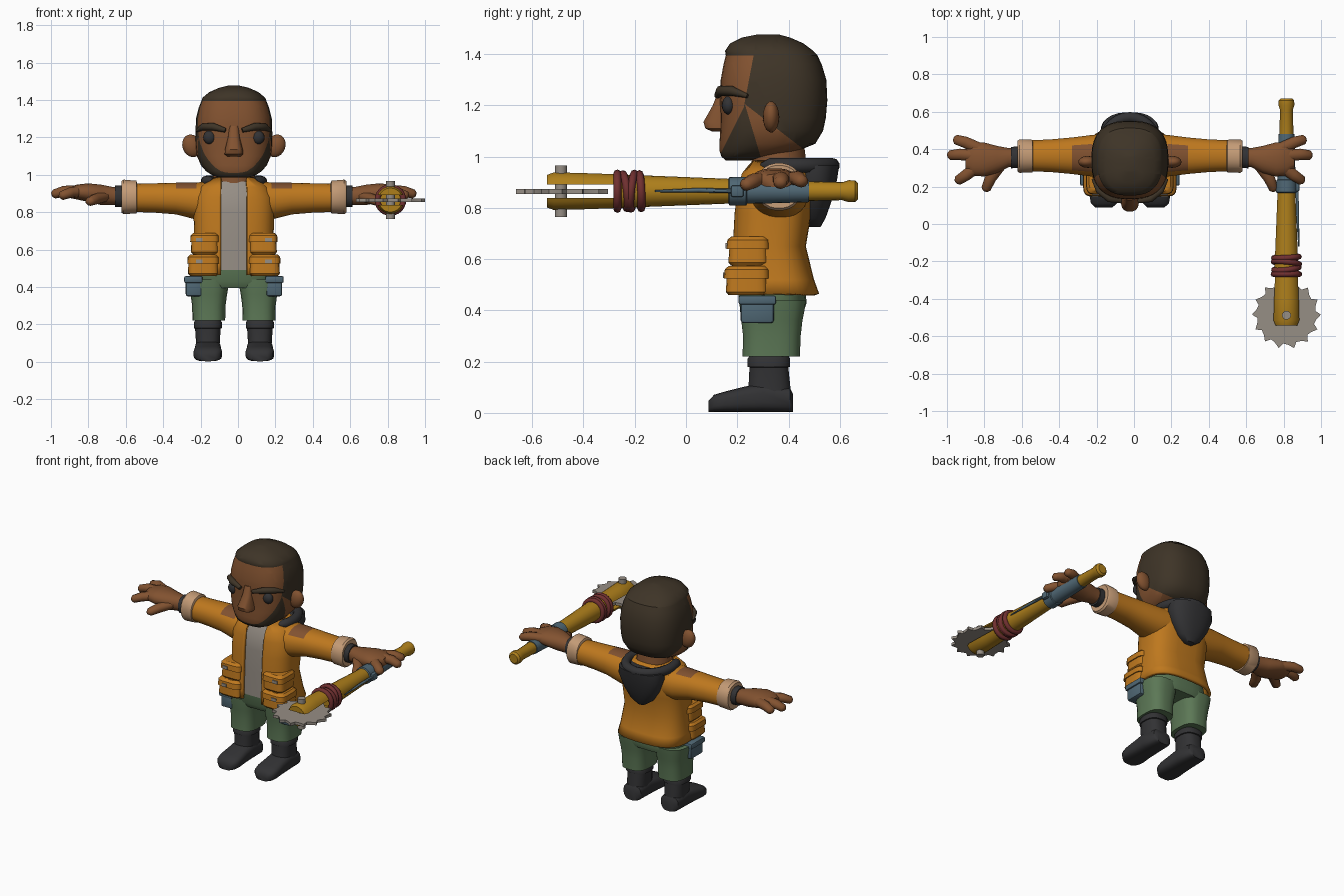
import bpy, bmesh, math
from mathutils import Vector as V, Matrix

if "Cube" in bpy.data.objects:
    bpy.data.objects.remove(bpy.data.objects["Cube"])

CX = -0.022  # the figure's own centre line


def mat(name, r, g, b):
    lin = lambda c: ((c / 255 + 0.055) / 1.055) ** 2.4
    m = bpy.data.materials.new(name)
    m.diffuse_color = (lin(r), lin(g), lin(b), 1)
    m.use_nodes = True
    m.node_tree.nodes["Principled BSDF"].inputs["Base Color"].default_value = m.diffuse_color
    return m


SKIN = mat("brown skin", 130, 82, 48)
HAIR = mat("dark brown hair", 62, 52, 39)
DARK = mat("charcoal", 50, 50, 52)
ORANGE = mat("orange cloth", 190, 120, 30)
GREEN = mat("green cloth", 92, 120, 86)
BLUE = mat("slate blue", 80, 104, 117)
TAN = mat("tan cuff", 196, 155, 118)
GREY = mat("warm grey", 150, 142, 133)
RED = mat("dark red cord", 112, 48, 48)
WOOD = mat("mustard wood", 174, 127, 27)


def finish(name, bm, *mats, angle=38):
    bmesh.ops.recalc_face_normals(bm, faces=bm.faces)
    me = bpy.data.meshes.new(name)
    bm.to_mesh(me)
    bm.free()
    for m in mats:
        me.materials.append(m)
    ob = bpy.data.objects.new(name, me)
    bpy.context.collection.objects.link(ob)
    bpy.ops.object.select_all(action='DESELECT')
    ob.select_set(True)
    bpy.context.view_layer.objects.active = ob
    bpy.ops.object.shade_smooth_by_angle(angle=math.radians(angle))
    return ob


def ring(c, a, b, n=20, e=2.0):
    sp = lambda t: math.copysign(abs(t) ** (2 / e), t)
    return [V(c) + V(a) * sp(math.cos(t)) + V(b) * sp(math.sin(t))
            for t in (2 * math.pi * (i + 0.5) / n for i in range(n))]


def skin_rings(rings, cap=True):
    bm = bmesh.new()
    vs = [[bm.verts.new(p) for p in r] for r in rings]
    n = len(rings[0])
    for lo, hi in zip(vs, vs[1:]):
        for i in range(n):
            bm.faces.new((lo[i], lo[(i + 1) % n], hi[(i + 1) % n], hi[i]))
    if cap:
        bm.faces.new(vs[0])
        bm.faces.new(vs[-1])
    return bm


def zrings(rows, x=CX, n=24, e=2.6):
    """rows of (z, half width, front y, back y)"""
    return [ring((x, (f + b) / 2, z), (w, 0, 0), (0, (b - f) / 2, 0), n, e) for z, w, f, b in rows]


def xrings(rows, s, n=20, e=2.2):
    """rows of (offset, y, z, half depth, half height)"""
    return [ring((CX + s * o, y, z), (0, ry, 0), (0, 0, rz), n, e) for o, y, z, ry, rz in rows]


def tube(name, pts, radii, m, n=10, flat=1.0):
    pts = [V(p) for p in pts]
    rs = []
    for i, (p, r) in enumerate(zip(pts, radii)):
        d = (pts[min(i + 1, len(pts) - 1)] - pts[max(i - 1, 0)]).normalized()
        a = d.cross(V((0, 0, 1))).normalized()
        rs.append(ring(p, a * r, d.cross(a) * r * flat, n))
    return finish(name, skin_rings(rs), m, angle=60)


def ball(name, c, size, m, tilt=0):
    bm = bmesh.new()
    bmesh.ops.create_uvsphere(bm, u_segments=16, v_segments=10, radius=1, matrix=Matrix.Translation(c)
                              @ Matrix.Rotation(tilt, 4, 'Y') @ Matrix.Diagonal((*size, 1)))
    return finish(name, bm, m, angle=60)


def box(name, c, size, m, bevel=0.012):
    bm = bmesh.new()
    bmesh.ops.create_cube(bm, size=1, matrix=Matrix.Translation(c) @ Matrix.Diagonal((*size, 1)))
    if bevel:
        bmesh.ops.bevel(bm, geom=bm.edges[:], offset=bevel, segments=2, profile=0.5, affect='EDGES')
    return finish(name, bm, m)


def cut(bm, co, no):
    bmesh.ops.bisect_plane(bm, geom=bm.verts[:] + bm.edges[:] + bm.faces[:], plane_co=co, plane_no=no)


# head, with the hairline and beard cut in
bm = skin_rings(zrings([
    (.985, .08, .155, .25), (1.0, .12, .138, .31), (1.02, .15, .131, .43), (1.05, .176, .13, .505),
    (1.1, .198, .133, .535), (1.15, .204, .135, .546), (1.22, .206, .132, .552), (1.3, .203, .135, .548),
    (1.36, .188, .146, .53), (1.395, .174, .155, .513), (1.412, .168, .152, .498), (1.442, .132, .172, .458),
    (1.465, .08, .22, .405), (1.477, .03, .28, .36)], n=40))
cut(bm, (0, 0, 1.395), (0, 0, 1))
cut(bm, (0, .225, 1.19), (0, 1, -.19))
cut(bm, (0, .135, 1.01), (0, 1, -.5))
cut(bm, (0, .34, 1.12), (0, .77, 1))
cut(bm, (0, .255, 1.12), (0, 1, .3))
for f in bm.faces:
    c = f.calc_center_median()
    face = c.z < 1.395 and c.y < .225 + (c.z - 1.19) * .19 and c.y < .135 + (c.z - 1.01) * .5
    nape = c.z < 1.12 - (c.y - .34) * .77 and c.y > .255 - (c.z - 1.12) * .3
    f.material_index = 0 if face or nape else 1
finish("head", bm, SKIN, HAIR, angle=50)
finish("neck", skin_rings(zrings([(.9, .12, .25, .48), (1.06, .105, .26, .46)], e=2)), SKIN)
finish("nose", skin_rings(zrings([
    (1.098, .036, .1, .2), (1.11, .05, .075, .2), (1.135, .048, .067, .2),
    (1.2, .032, .104, .2), (1.26, .028, .128, .2)], n=16, e=3)), SKIN)

# jacket shell with open front, over a shirt
bm = skin_rings(zrings([
    (.465, .236, .172, .52), (.52, .226, .175, .5), (.65, .212, .18, .468), (.78, .216, .187, .49),
    (.88, .215, .2, .5), (.935, .185, .215, .495), (.985, .11, .25, .47)], n=36, e=2.8), cap=False)
for s in (-1, 1):
    cut(bm, (CX + s * .07, 0, 0), (1, 0, 0))
gap = [f for f in bm.faces if abs(f.calc_center_median().x - CX) < .069 and f.calc_center_median().y < .33]
bmesh.ops.delete(bm, geom=gap, context='FACES')
jacket = finish("jacket", bm, ORANGE)
mod = jacket.modifiers.new("cloth", 'SOLIDIFY')
mod.thickness, mod.offset = .02, -1
finish("shirt", skin_rings(zrings([
    (.49, .2, .2, .46), (.65, .185, .203, .44), (.8, .19, .208, .46),
    (.9, .18, .22, .465), (.965, .11, .26, .45)], e=3)), GREY)

# hood hanging behind the neck
finish("hood", skin_rings(zrings([
    (.725, .03, .47, .525), (.76, .08, .45, .545), (.83, .125, .43, .57),
    (.91, .155, .42, .59), (.965, .15, .41, .598)], e=2.3)), DARK)
arc = [math.radians(-38 + 256 * i / 20) for i in range(21)]
tube("hood_rim", [(CX + .148 * math.cos(a), .4 + .17 * math.sin(a), .965) for a in arc],
     [.012] + [.03] * 19 + [.012], DARK)

# trousers hips
finish("trouser_hips", skin_rings(zrings([
    (.395, .2, .225, .46), (.43, .216, .205, .472), (.55, .2, .205, .455)], e=2.8)), GREEN)

for s in (-1, 1):
    side = "left" if s > 0 else "right"
    X = lambda o: CX + s * o
    # face parts
    ball(side + "_eye", (X(.13), .166, 1.2), (.034, .026, .036), DARK)
    tube(side + "_eyebrow", [(X(.045), .122, 1.238), (X(.11), .135, 1.257), (X(.165), .18, 1.256),
                             (X(.198), .24, 1.236)], [.012, .02, .019, .008], HAIR)
    ball(side + "_ear", (X(.225), .332, 1.155), (.05, .032, .062), SKIN, tilt=s * .35)
    # sleeve with a shoulder patch
    bm = skin_rings(xrings([(.1, .365, .865, .12, .1), (.2, .365, .86, .112, .1), (.31, .365, .873, .098, .085),
                            (.42, .365, .876, .088, .079), (.53, .365, .877, .083, .076)], s, 28))
    cut(bm, (0, 0, .928), (0, 0, 1))
    for f in bm.faces:
        c = f.calc_center_median()
        f.material_index = int(.2 < abs(c.x - CX) < .31 and c.z > .928 and c.y < .43)
    finish(side + "_sleeve", bm, ORANGE, SKIN)
    finish(side + "_cuff", skin_rings(xrings([
        (.517, .363, .88, .078, .076), (.522, .363, .881, .088, .088), (.59, .363, .882, .09, .093),
        (.602, .363, .882, .082, .084), (.6, .363, .882, .06, .06)], s, 24)), TAN)
    finish(side + "_wristband", skin_rings(xrings([
        (.58, .358, .885, .058, .058), (.635, .355, .885, .058, .058)], s)), DARK)
    # hand
    finish(side + "_palm", skin_rings(xrings([
        (.6, .355, .885, .05, .047), (.65, .355, .887, .052, .049), (.71, .345, .893, .073, .055),
        (.78, .345, .905, .092, .05), (.84, .348, .908, .09, .04), (.88, .352, .904, .06, .028)], s)), SKIN, angle=60)
    for nm, a, b, c in (("little", (.8, .4, .91), (.88, .437, .915), (.942, .455, .9)),
                        ("middle", (.82, .365, .915), (.91, .372, .912), (.974, .367, .893)),
                        ("index", (.81, .31, .91), (.875, .262, .905), (.93, .225, .885)),
                        ("thumb", (.69, .32, .885), (.745, .245, .868), (.775, .175, .855))):
        pts = [(X(p[0]), p[1], p[2]) for p in (a, b, c)]
        mid = V(pts[1]).lerp(V(pts[2]), .8)
        tube(f"{side}_{nm}_finger", [pts[0], pts[1], mid, pts[2]], [.034, .032, .027, .012], SKIN, flat=.9)
    # jacket pockets, flaps and labels
    for lvl, z, w, f in (("upper", .575, .074, .165), ("lower", .46, .082, .155)):
        finish(f"{side}_{lvl}_pocket", skin_rings(zrings([
            (z, w - .01, f + .01, .31), (z + .012, w, f, .32), (z + .1, w - .004, f + .006, .315)],
            X(.082 + w), 20, 5)), ORANGE)
        finish(f"{side}_{lvl}_flap", skin_rings(zrings([
            (z + .065, w + .004, f - .008, .326), (z + .1, w + .002, f - .004, .324),
            (z + .114, w - .012, f + .012, .312)], X(.082 + w), 20, 5)), ORANGE)
        box(f"{side}_{lvl}_label", (X(.185), f - .006, z + .077), (.036, .009, .02), GREY, 0)
    # trouser leg and thigh pouch
    finish(side + "_trouser_leg", skin_rings(zrings([
        (.22, .138 - .05, .22, .445), (.3, .09, .222, .448), (.36, .098, .215, .455), (.4, .105, .21, .463),
        (.44, .11, .207, .468)], X(.134), 24, 2.8)), GREEN)
    box(side + "_thigh_pouch", (X(.215), .278, .4), (.085, .13, .1), BLUE)
    box(side + "_pouch_flap", (X(.217), .278, .44), (.098, .146, .036), BLUE, .008)
    # boot
    finish(side + "_boot_shaft", skin_rings(zrings([
        (.05, .066, .235, .412), (.1, .064, .243, .408), (.178, .069, .247, .4), (.18, .075, .24, .407),
        (.212, .075, .24, .407), (.226, .066, .25, .397)], X(.139), 20)), DARK)
    foot = [(.418, .045, .07), (.405, .064, .095), (.3, .07, .115), (.22, .072, .098), (.15, .077, .08),
            (.11, .07, .068), (.088, .045, .045)]
    finish(side + "_boot_foot", skin_rings([
        ring((X(.139), y, h / 2 + .003), (w, 0, 0), (0, 0, h / 2), 20, 3.2) for y, w, h in foot]), DARK, angle=50)

# forked wooden club
WX, WZ = .815, .865
yring = lambda y, r, n=18: ring((WX, y, WZ), (r, 0, 0), (0, 0, r), n)
finish("club_handle", skin_rings([yring(y, r) for y, r in (
    (.672, .03), (.66, .042), (.635, .043), (.61, .035), (.4, .04), (.2, .047), (0, .055), (-.15, .061),
    (-.27, .066))]), WOOD)
for nm, sg in (("upper", 1), ("lower", -1)):
    rows = []
    for y, r in ((-.26, .066), (-.4, .071), (-.515, .074), (-.542, .064)):
        a0 = math.asin(.027 / r)
        ts = [a0 + (math.pi - 2 * a0) * i / 11 for i in range(12)]
        rows.append([V((WX + r * math.cos(t), y, WZ + sg * r * math.sin(t))) for t in ts])
    finish(nm + "_prong", skin_rings(rows), WOOD)

# saw blade and its bolt
BY, TEETH = -.484, 14
outline = []
for k in range(TEETH):
    for da, r in ((0, .184), (.12, .156), (.28, .162)):
        a = 2 * math.pi * k / TEETH + da
        outline.append((r * math.cos(a), r * math.sin(a)))
finish("saw_blade", skin_rings([[V((WX + x, BY + y, z)) for x, y in outline] for z in (.855, .873)]), GREY, angle=20)
finish("blade_bolt", skin_rings([ring((WX, BY - .004, z), (.024, 0, 0), (0, .024, 0), 12)
                                 for z in (.765, .966)]), GREY)

# red cord lashing
for i, tilt in enumerate((.0, .12, -.1, .05)):
    bpy.ops.mesh.primitive_torus_add(location=(WX, -.268 + i * .03, WZ), rotation=(math.pi / 2 + tilt, 0, tilt),
                                     major_radius=.069 - .002 * (i % 2), minor_radius=.0155,
                                     major_segments=24, minor_segments=8)
    cord = bpy.context.object
    cord.name = f"cord_loop_{i + 1}"
    cord.data.materials.append(RED)
    bpy.ops.object.shade_smooth_by_angle(angle=1.0)

# blue grip wrap, knot band and loose tail
finish("grip_wrap", skin_rings([yring(y, r) for y, r in ((.17, .05), (.3, .048), (.48, .043))]), BLUE)
finish("knot_band", skin_rings([yring(y, r) for y, r in ((.165, .048), (.17, .056), (.235, .055), (.24, .046))]), BLUE)
box("wrap_knot", (WX + .055, .2, WZ), (.03, .05, .045), BLUE, .008)
tube("wrap_tail", [(WX + .056, .2, WZ), (WX + .06, .05, WZ + .004), (WX + .066, -.12, WZ)],
     [.009, .009, .004], BLUE, 6)
